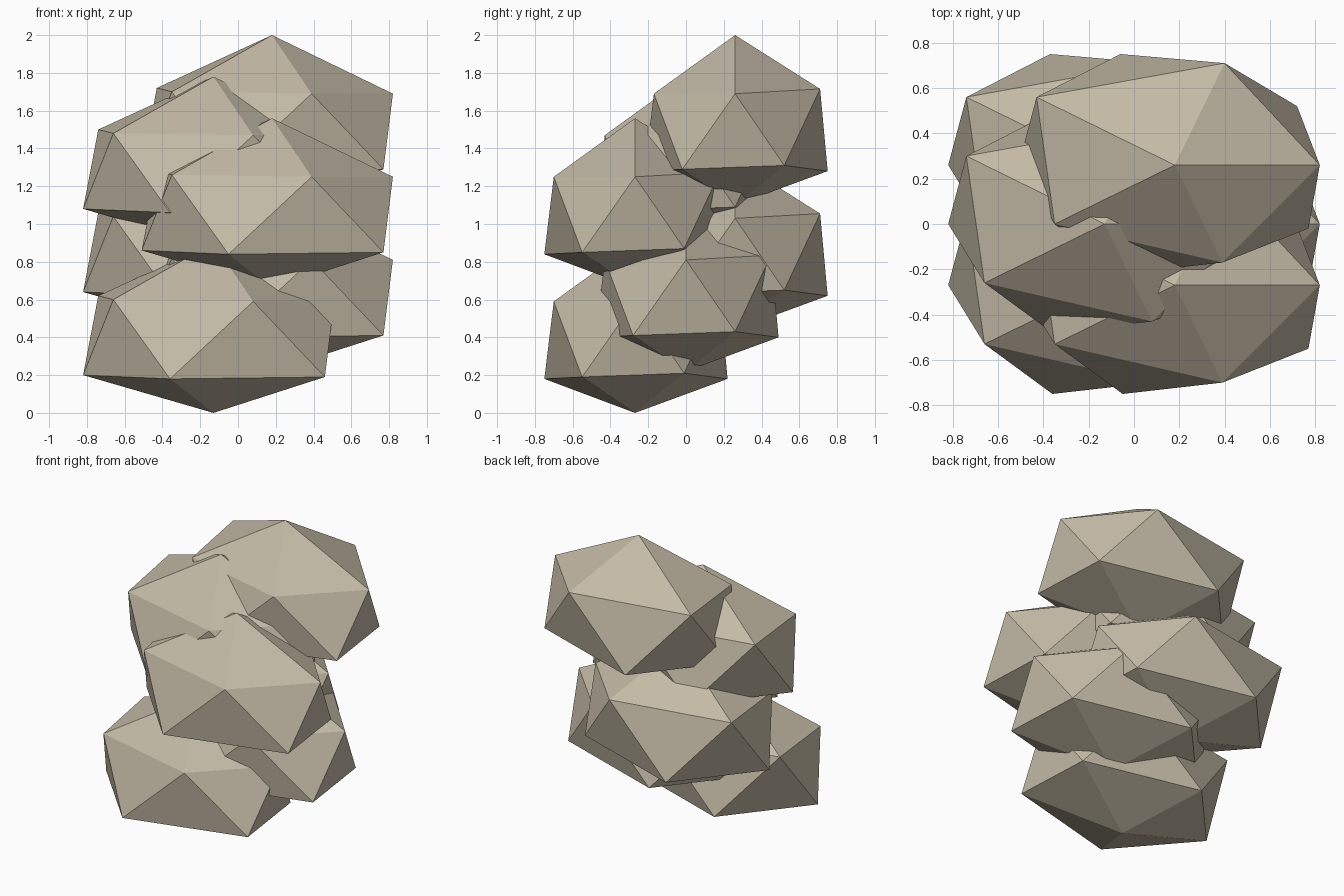
import bpy
import bmesh
from mathutils import Vector

default = bpy.data.objects.get("Cube")
if default:
    bpy.data.objects.remove(default, do_unlink=True)

stone = bpy.data.materials.new("pale_sandstone")
stone.use_nodes = True
stone.diffuse_color = (0.55, 0.49, 0.38, 1)
stone.node_tree.nodes["Principled BSDF"].inputs["Base Color"].default_value = stone.diffuse_color

# Boulder shape, relative to its middle: two uneven five-sided rings and two tips
TOP, BOTTOM = (0, 0, 0.5), (0, 0, -0.4)
UPPER_RING = [(0.64, 0, 0.19), (0.21, -0.43, 0.19), (-0.53, -0.26, 0.2),
              (-0.61, 0.3, 0.22), (0.22, 0.45, 0.215)]
LOWER_RING = [(0.59, -0.28, -0.21), (-0.23, -0.48, -0.22), (-0.69, 0, -0.2),
              (-0.24, 0.49, -0.22), (0.54, 0.26, -0.19)]


def build_boulder_mesh():
    bm = bmesh.new()
    top, bottom = bm.verts.new(TOP), bm.verts.new(BOTTOM)
    upper = [bm.verts.new(p) for p in UPPER_RING]
    lower = [bm.verts.new(p) for p in LOWER_RING]
    for i in range(5):
        j = (i + 1) % 5
        bm.faces.new((top, upper[i], upper[j]))
        bm.faces.new((upper[i], lower[i], upper[j]))
        bm.faces.new((lower[i], lower[j], upper[j]))
        bm.faces.new((bottom, lower[j], lower[i]))
    bmesh.ops.recalc_face_normals(bm, faces=bm.faces)
    mesh = bpy.data.meshes.new("boulder")
    bm.to_mesh(mesh)
    bm.free()
    mesh.materials.append(stone)
    return mesh


# Six equal boulders, piled up in even steps and alternating between the two sides
boulder = build_boulder_mesh()
LEFT, RIGHT = 0.18, -0.13
FRONT, MIDDLE, BACK = -0.27, 0, 0.26
STEP = 0.22
pile = [
    ("bottom_front_boulder", RIGHT, FRONT),
    ("lower_left_boulder", LEFT, MIDDLE),
    ("lower_back_boulder", RIGHT, BACK),
    ("upper_front_boulder", LEFT, FRONT),
    ("upper_right_boulder", RIGHT, MIDDLE),
    ("top_back_boulder", LEFT, BACK),
]
for level, (name, x, y) in enumerate(pile):
    obj = bpy.data.objects.new(name, boulder)
    obj.location = Vector((x, y, 0.4 + level * STEP))
    bpy.context.collection.objects.link(obj)
